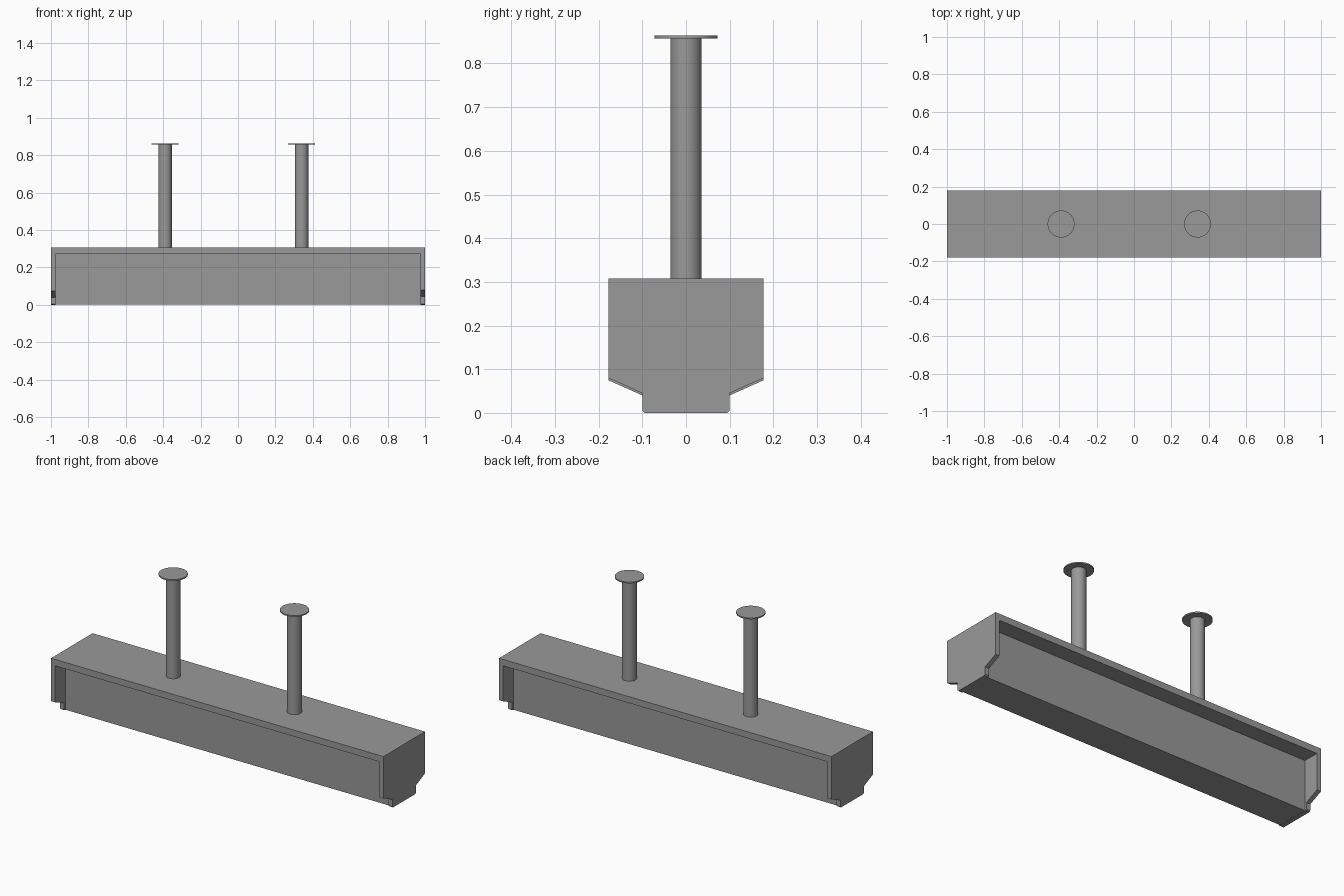
import bpy
import bmesh

cube = bpy.data.objects.get("Cube")
if cube:
    bpy.data.objects.remove(cube, do_unlink=True)

grey = bpy.data.materials.new("metal grey")
grey.use_nodes = True
colour = (0.32, 0.32, 0.32, 1)
grey.diffuse_color = colour
grey.node_tree.nodes["Principled BSDF"].inputs["Base Color"].default_value = colour


def finish(bm, name):
    bmesh.ops.recalc_face_normals(bm, faces=bm.faces)
    mesh = bpy.data.meshes.new(name)
    bm.to_mesh(mesh)
    bm.free()
    obj = bpy.data.objects.new(name, mesh)
    bpy.context.collection.objects.link(obj)
    mesh.materials.append(grey)
    return obj


def box(name, lo, hi):
    bm = bmesh.new()
    bmesh.ops.create_cube(bm, size=1)
    for v in bm.verts:
        v.co = [(a + b) / 2 + c * (b - a) for a, b, c in zip(lo, hi, v.co)]
    return finish(bm, name)


def end_plate(name, x, thickness, lift):
    # Half outline from the bottom up, mirrored across the centre line
    half = [(0.095, 0), (0.1, 0.005), (0.1, 0.04 + lift),
            (DEPTH, 0.075 + lift), (DEPTH, HEIGHT)]
    outline = half + [(-y, z) for y, z in reversed(half)]
    bm = bmesh.new()
    face = bm.faces.new([bm.verts.new((x, y, z)) for y, z in outline])
    new = bmesh.ops.extrude_face_region(bm, geom=[face])["geom"]
    verts = [g for g in new if isinstance(g, bmesh.types.BMVert)]
    bmesh.ops.translate(bm, verts=verts, vec=(thickness, 0, 0))
    return finish(bm, name)


def cylinder(name, x, radius, bottom, top):
    bpy.ops.mesh.primitive_cylinder_add(
        vertices=48, radius=radius, depth=top - bottom,
        location=(x, 0, (bottom + top) / 2))
    obj = bpy.context.object
    obj.name = name
    obj.data.materials.append(grey)
    bpy.ops.object.shade_smooth_by_angle()
    return obj


DEPTH, HEIGHT, WALL = 0.178, 0.308, 0.024
INNER = 1 - WALL

# Housing: roof slab, recessed core and the two shaped ends
box("roof_slab", (-INNER, -DEPTH, 0.273), (INNER, DEPTH, HEIGHT))
box("core_body", (-INNER, -0.09, 0.001), (INNER, 0.09, 0.273))
end_plate("left_end_plate", INNER, WALL, 0.005)
end_plate("right_end_plate", -INNER, -WALL, 0)

# Hanging posts with mounting discs
for side, x in (("right", -0.39), ("left", 0.34)):
    cylinder(side + "_post", x, 0.036, HEIGHT, 0.857)
    cylinder(side + "_mounting_disc", x, 0.072, 0.857, 0.864)
